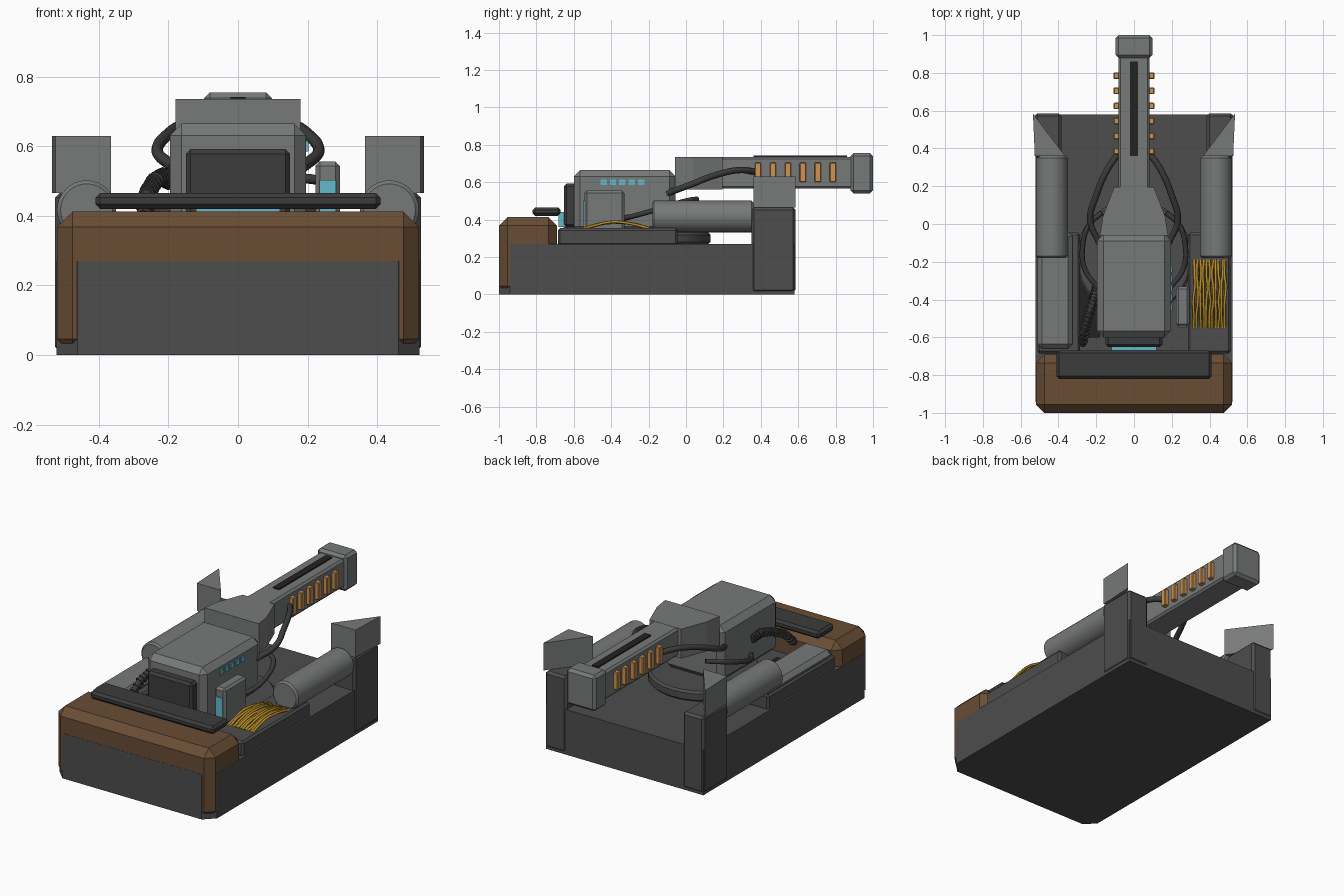
import bpy, bmesh, math, random
from mathutils import Vector

if "Cube" in bpy.data.objects:
    bpy.data.objects.remove(bpy.data.objects["Cube"])

random.seed(4)


def material(name, r, g, b):
    m = bpy.data.materials.new(name)
    m.diffuse_color = (r, g, b, 1)
    m.use_nodes = True
    m.node_tree.nodes["Principled BSDF"].inputs["Base Color"].default_value = m.diffuse_color
    return m


DARK = material("dark grey", 0.075, 0.075, 0.075)
CHARCOAL = material("charcoal", 0.045, 0.045, 0.046)
BLACK = material("black", 0.016, 0.016, 0.016)
GREY = material("mid grey", 0.185, 0.195, 0.19)
BROWN = material("brown", 0.14, 0.075, 0.036)
ORANGE = material("copper", 0.62, 0.29, 0.085)
CYAN = material("cyan", 0.13, 0.49, 0.6)
YELLOW = material("yellow", 0.5, 0.28, 0.02)


def finish(bm, name, mat):
    bmesh.ops.recalc_face_normals(bm, faces=bm.faces)
    me = bpy.data.meshes.new(name)
    bm.to_mesh(me)
    bm.free()
    me.materials.append(mat)
    ob = bpy.data.objects.new(name, me)
    bpy.context.collection.objects.link(ob)
    return ob


def prism(name, mat, pts, z0, z1, bevel=0):
    """Extrude a plan outline from z0 to z1, with chamfered edges."""
    bm = bmesh.new()
    face = bm.faces.new([bm.verts.new((x, y, z0)) for x, y in pts])
    new = bmesh.ops.extrude_face_region(bm, geom=[face])["geom"]
    for v in new:
        if isinstance(v, bmesh.types.BMVert):
            v.co.z = z1
    if bevel:
        bmesh.ops.bevel(bm, geom=bm.edges[:], offset=bevel, segments=1,
                        affect='EDGES', clamp_overlap=True)
    return finish(bm, name, mat)


def box(name, mat, x, y, z, bevel=0):
    return prism(name, mat, [(x[0], y[0]), (x[1], y[0]), (x[1], y[1]), (x[0], y[1])],
                 z[0], z[1], bevel)


def cylinder(name, mat, centre, radius, depth, axis='Z', bevel=0.01, sides=32):
    bm = bmesh.new()
    bmesh.ops.create_cone(bm, cap_ends=True, segments=sides, radius1=radius,
                          radius2=radius, depth=depth)
    rims = [e for e in bm.edges if abs(e.verts[0].co.z - e.verts[1].co.z) < 1e-5]
    bmesh.ops.bevel(bm, geom=rims, offset=bevel, segments=1, affect='EDGES')
    for v in bm.verts:
        if axis == 'Y':
            v.co = Vector((v.co.x, v.co.z, -v.co.y))
        v.co += Vector(centre)
    ob = finish(bm, name, mat)
    bpy.context.view_layer.objects.active = ob
    ob.select_set(True)
    bpy.ops.object.shade_smooth_by_angle(angle=math.radians(30))
    ob.select_set(False)
    return ob


def tube(name, mat, pts, radius, res=2):
    """Smooth cable through the given points, converted to a mesh."""
    cu = bpy.data.curves.new(name, 'CURVE')
    cu.dimensions = '3D'
    cu.bevel_depth = radius
    cu.bevel_resolution = res
    cu.use_fill_caps = True
    cu.resolution_u = 6
    sp = cu.splines.new('BEZIER')
    sp.bezier_points.add(len(pts) - 1)
    for bp, p in zip(sp.bezier_points, pts):
        bp.co = p
        bp.handle_left_type = bp.handle_right_type = 'AUTO'
    ob = bpy.data.objects.new(name, cu)
    bpy.context.collection.objects.link(ob)
    cu.materials.append(mat)
    return ob


def span(s, a, b):
    return (min(s * a, s * b), max(s * a, s * b))


# Hull, with chamfered front corners
c = 0.06
prism("hull", DARK, [(-0.521 + c, -1.001), (0.521 - c, -1.001), (0.521, -1.001 + c),
                     (0.521, 0.58), (-0.521, 0.58), (-0.521, -1.001 + c)], 0, 0.27)
box("front_bumper", BROWN, (-0.52, 0.52), (-1, -0.69), (0.001, 0.413), 0.045)
box("bumper_bar", CHARCOAL, (-0.41, 0.41), (-0.82, -0.67), (0.42, 0.466), 0.014)

# Mirrored deck parts
for s, side in ((-1, "left"), (1, "right")):
    box(side + "_rear_post", DARK, span(s, 0.385, 0.526), (0.35, 0.585), (0.01, 0.466), 0.014)
    prism(side + "_rear_fin", GREY, [(s * 0.365, 0.36), (s * 0.525, 0.36), (s * 0.535, 0.585)],
          0.466, 0.63)
    cylinder(side + "_tank", GREY, (s * 0.435, 0.09, 0.417), 0.085, 0.54, 'Y')
    box(side + "_deck_tray", DARK, span(s, 0.285, 0.512), (-0.685, -0.045), (0.26, 0.355), 0.012)

    # Cables from the barrel down to the turret and the deck
    tube(side + "_upper_cable", CHARCOAL,
         [(s * 0.085, 0.37, 0.655), (s * 0.14, 0.29, 0.665), (s * 0.2, 0.15, 0.635),
          (s * 0.232, 0.02, 0.585), (s * 0.185, -0.1, 0.54)], 0.017)
    tube(side + "_lower_cable", CHARCOAL,
         [(s * 0.17, 0.06, 0.51), (s * 0.235, 0.0, 0.5), (s * 0.272, -0.12, 0.465),
          (s * 0.26, -0.24, 0.43), (s * 0.19, -0.34, 0.405)], 0.014)

    # Cooling fins along the barrel
    for i in range(6):
        y = 0.385 + 0.08 * i
        box(f"{side}_barrel_fin_{i + 1}", ORANGE, span(s, 0.075, 0.108),
            (y - 0.017, y + 0.017), (0.6, 0.705), 0.004)

box("left_deck_cover", GREY, (-0.512, -0.325), (-0.66, -0.04), (0.34, 0.4), 0.025)
box("deck_hatch", BLACK, (-0.305, -0.18), (-0.6, -0.285), (0.26, 0.285))

# Bundle of arched wires on the right tray
for i in range(11):
    x = 0.318 + 0.0165 * i
    pts = []
    for k in range(6):
        t = k / 5
        pts.append((x + random.uniform(-0.005, 0.005), -0.55 + 0.36 * t,
                    0.352 + 0.034 * math.sin(math.pi * t) + random.uniform(-0.003, 0.003)))
    tube(f"wire_{i + 1}", YELLOW, pts, 0.0075, 1)

# Turret
cylinder("turret_ring", DARK, (0, -0.18, 0.3), 0.31, 0.062, bevel=0.012)
box("turret_body", GREY, (-0.196, 0.196), (-0.6, -0.055), (0.33, 0.665), 0.034)
box("turret_face", CHARCOAL, (-0.15, 0.15), (-0.652, -0.585), (0.36, 0.592), 0.014)
box("front_light", CYAN, (-0.12, 0.12), (-0.682, -0.645), (0.36, 0.44))
for i in range(5):
    y = -0.44 + 0.05 * i
    box(f"side_light_{i + 1}", CYAN, (0.19, 0.203), (y - 0.017, y + 0.017), (0.585, 0.615))

# Sensor box beside the turret
box("sensor_box", GREY, (0.222, 0.293), (-0.542, -0.33), (0.3, 0.556), 0.013)
box("sensor_lens", CYAN, (0.234, 0.281), (-0.549, -0.535), (0.36, 0.503))

# Barrel with shoulder and muzzle
prism("barrel_shoulder", GREY, [(-0.18, -0.06), (0.18, -0.06), (0.165, 0.04), (0.105, 0.195),
                                (-0.105, 0.195), (-0.165, 0.04)], 0.56, 0.736)
box("barrel", GREY, (-0.083, 0.083), (0.15, 0.93), (0.565, 0.735), 0.012)
box("muzzle", GREY, (-0.097, 0.097), (0.88, 1.0), (0.54, 0.755), 0.016)
box("barrel_slot", BLACK, (-0.021, 0.021), (0.36, 0.86), (0.734, 0.742))

# Ribbed hose on the left
hose = [Vector(p) for p in ((-0.2, -0.34, 0.5), (-0.215, -0.4, 0.515), (-0.24, -0.48, 0.5),
                            (-0.262, -0.56, 0.46), (-0.272, -0.64, 0.38))]
tube("hose", CHARCOAL, hose, 0.017)
for i in range(15):
    t = i / 15 * (len(hose) - 1)
    k = int(t)
    p = hose[k].lerp(hose[k + 1], t - k)
    d = (hose[k + 1] - hose[k]).normalized() * 0.005
    tube(f"hose_rib_{i + 1}", CHARCOAL, [p - d, p + d], 0.026)
